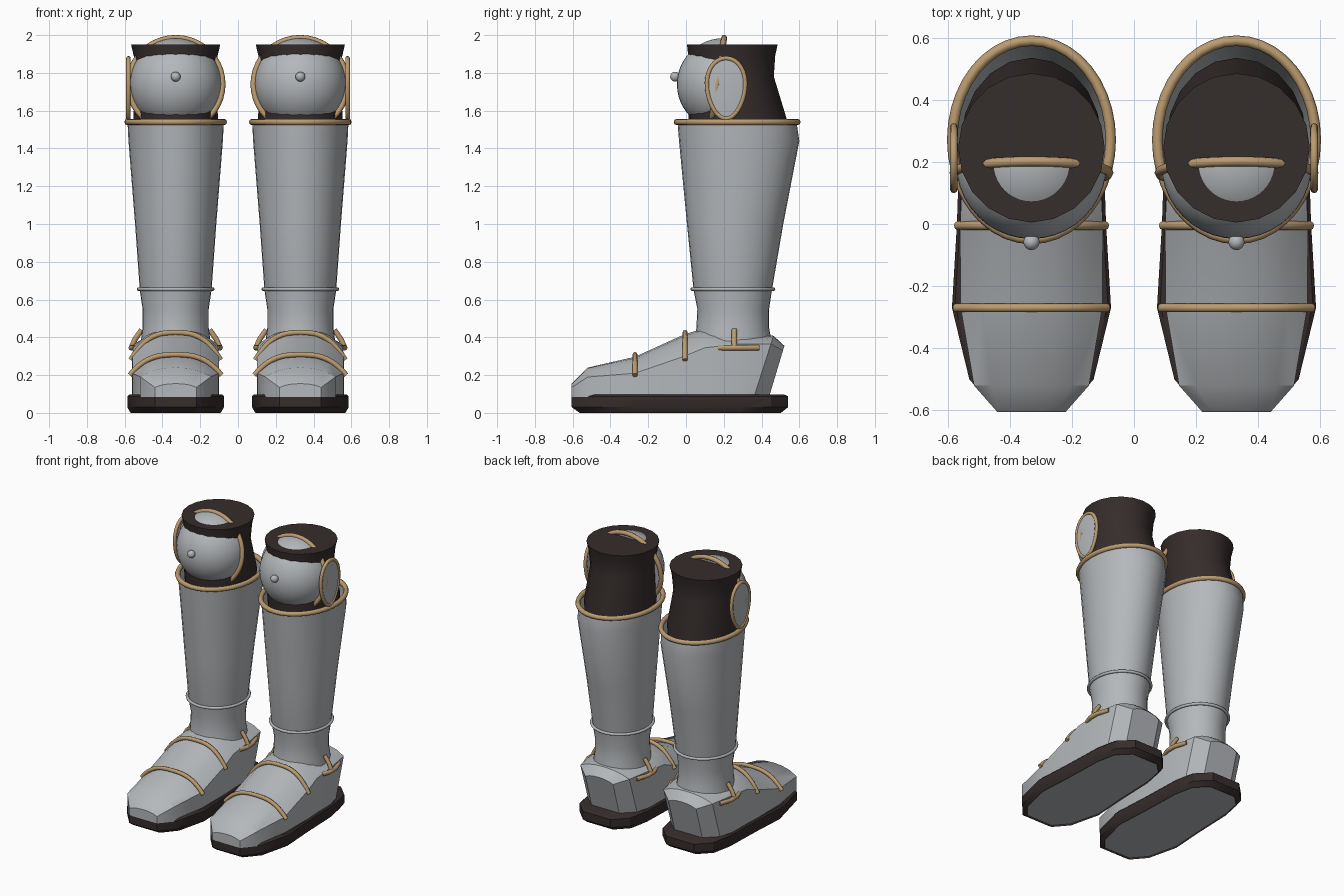
import bpy, bmesh
from math import sin, cos, pi
from mathutils import Vector, Matrix

if "Cube" in bpy.data.objects:
    bpy.data.objects.remove(bpy.data.objects["Cube"])

CX = 0.33  # sideways distance of each boot from the middle


def material(name, rgb):
    m = bpy.data.materials.new(name)
    m.use_nodes = True
    m.diffuse_color = (*rgb, 1)
    m.node_tree.nodes["Principled BSDF"].inputs["Base Color"].default_value = (*rgb, 1)
    return m


steel = material("steel grey", (0.46, 0.48, 0.50))
dark = material("dark leather", (0.036, 0.026, 0.025))
tan = material("tan trim", (0.50, 0.33, 0.16))


def add(name, data, *mats):
    """Link an object and mirror it so that it serves both boots."""
    obj = bpy.data.objects.new(name, data)
    bpy.context.collection.objects.link(obj)
    for m in mats:
        data.materials.append(m)
    obj.modifiers.new("other_boot", "MIRROR").use_mirror_merge = False
    return obj


def finish(name, bm, *mats, angle=40):
    bmesh.ops.recalc_face_normals(bm, faces=bm.faces)
    mesh = bpy.data.meshes.new(name)
    bm.to_mesh(mesh)
    bm.free()
    obj = add(name, mesh, *mats)
    bpy.ops.object.select_all(action="DESELECT")
    obj.select_set(True)
    bpy.context.view_layer.objects.active = obj
    bpy.ops.object.shade_smooth_by_angle(angle=angle * pi / 180)
    return obj


def loft(rings, bm, cap=True):
    """Skin closed rings of points, with optional end caps."""
    loops = [[bm.verts.new((CX + x, y, z)) for x, y, z in r] for r in rings]
    n = len(loops[0])
    for a, b in zip(loops, loops[1:]):
        for i in range(n):
            j = (i + 1) % n
            bm.faces.new((a[i], a[j], b[j], b[i]))
    if not cap:
        return None
    bm.faces.new(loops[-1])
    return bm.faces.new(loops[0][::-1])


def ellipse(z, hx, front, back, n=32):
    mid, hy = (front + back) / 2, (back - front) / 2
    return [(hx * cos(2 * pi * i / n), mid + hy * sin(2 * pi * i / n), z) for i in range(n)]


def tube(name, points, radius, mat, cyclic=False):
    cu = bpy.data.curves.new(name, "CURVE")
    cu.dimensions = "3D"
    cu.bevel_depth = radius
    cu.bevel_resolution = 2
    cu.use_fill_caps = True
    sp = cu.splines.new("POLY")
    sp.points.add(len(points) - 1)
    for p, (x, y, z) in zip(sp.points, points):
        p.co = (CX + x, y, z, 1)
    sp.use_cyclic_u = cyclic
    return add(name, cu, mat)


# Shin: flared open shell
shin = [(0.34, 0.19, 0.04, 0.46), (0.45, 0.175, 0.055, 0.44), (0.55, 0.175, 0.06, 0.44),
        (0.65, 0.19, 0.04, 0.455), (1.0, 0.215, 0.005, 0.515),
        (1.44, 0.25, -0.037, 0.6), (1.54, 0.255, -0.045, 0.585)]
bm = bmesh.new()
loft([ellipse(*r) for r in shin], bm, cap=False)
finish("shin_shell", bm, steel)
tube("shin_top_rim", ellipse(1.54, 0.255, -0.048, 0.59, 40), 0.017, tan, True)
tube("ankle_ring", ellipse(0.655, 0.196, 0.033, 0.463, 40), 0.01, steel, True)

# Upper leg: waisted dark sleeve with a flat top
sleeve = [(1.35, 0.215, 0.03, 0.52), (1.55, 0.225, 0.012, 0.535), (1.78, 0.21, 0.018, 0.465),
          (1.89, 0.222, 0.012, 0.472), (1.95, 0.236, 0.005, 0.485)]
bm = bmesh.new()
loft([ellipse(*r, 20) for r in sleeve], bm)
finish("leg_sleeve", bm, dark)

# Knee: half ball, cut by a slightly leaning plane
KNEE_Y, KNEE_Z, LEAN = 0.165, 1.74, 0.15
bm = bmesh.new()
bmesh.ops.create_uvsphere(bm, u_segments=40, v_segments=24, radius=0.243,
                          matrix=Matrix.Translation((CX, 0.195, KNEE_Z)))
bmesh.ops.bisect_plane(bm, geom=bm.verts[:] + bm.edges[:] + bm.faces[:],
                       plane_co=(CX, KNEE_Y, KNEE_Z), plane_no=Vector((0, 1, -LEAN)),
                       clear_outer=True)
bmesh.ops.holes_fill(bm, edges=[e for e in bm.edges if e.is_boundary])
finish("knee_cap", bm, steel)
band = []
for i in range(40):
    a = 2 * pi * i / 40
    dz = 0.245 * sin(a)
    band.append((0.248 * cos(a), KNEE_Y + LEAN * dz, KNEE_Z + dz))
tube("knee_band", band, 0.016, tan, True)
bm = bmesh.new()
bmesh.ops.create_uvsphere(bm, u_segments=16, v_segments=10, radius=0.026,
                          matrix=Matrix.Translation((CX, -0.058, 1.78)))
finish("knee_stud", bm, steel)

# Outer knee disc: thin egg-shaped plate with a rim
def egg(scale, x):
    pts = []
    for i in range(32):
        a = 2 * pi * i / 32
        pts.append((x, 0.212 + scale * 0.1 * cos(a) * (1 + 0.15 * sin(a)),
                    1.718 + scale * 0.16 * sin(a)))
    return pts


bm = bmesh.new()
loft([egg(0.6, 0.238), egg(1, 0.246), egg(1, 0.254), egg(0.6, 0.26)], bm)
finish("knee_side_disc", bm, steel)
tube("knee_side_rim", egg(1, 0.25), 0.012, tan, True)

# Shoe: cross sections from toe to heel (y, half width, side height, top height, lean)
stations = [(-0.605, 0.11, 0.135, 0.155, 0), (-0.52, 0.185, 0.19, 0.24, 0),
            (-0.27, 0.228, 0.21, 0.297, 0), (-0.01, 0.23, 0.3, 0.415, 0),
            (0.1, 0.225, 0.345, 0.45, 0), (0.26, 0.222, 0.365, 0.425, 0.1),
            (0.36, 0.195, 0.365, 0.408, 0.32), (0.44, 0.11, 0.33, 0.355, 0.3)]


def section(y, hx, side, top, lean):
    drop = top - side
    half = [(1, 0.085), (1, side), (0.7, top - 0.4 * drop), (0.35, top - 0.08 * drop)]
    pts = half + [(0, top)] + [(-x, z) for x, z in half[::-1]]
    return [(x * hx, y + lean * (z - 0.085), z) for x, z in pts]


bm = bmesh.new()
loft([section(*s) for s in stations], bm)
finish("shoe", bm, steel, angle=35)

# Sole: bevelled slab with a pale inset panel underneath
half = [(0.11, -0.605), (0.2, -0.5), (0.256, -0.27), (0.24, 0.0), (0.23, 0.3), (0.2, 0.45), (0.11, 0.54)]
outline = half + [(-x, y) for x, y in half[::-1]]
bm = bmesh.new()
bottom = loft([[(x * s, y * s, z) for x, y in outline]
               for s, z in ((0.93, 0.0), (1, 0.03), (1, 0.088), (0.96, 0.098))], bm)
bmesh.ops.inset_region(bm, faces=[bottom], thickness=0.085, depth=0)
bottom.material_index = 1
bmesh.ops.translate(bm, verts=bottom.verts, vec=(0, 0, 0.012))
finish("sole", bm, dark, steel, angle=30)

# Straps over the instep
for name, y, w, top, low in (("toe_strap", -0.27, 0.243, 0.308, 0.2),
                             ("instep_strap", -0.005, 0.238, 0.425, 0.28)):
    tube(name, [(w * t / 10, y, top - (top - low) * abs(t / 10) ** 2.8) for t in range(-10, 11)],
         0.014, tan)

# Cross-shaped ties on both sides of the heel
for s, label in ((1, "outer"), (-1, "inner")):
    tube(label + "_ankle_bar", [(s * 0.215, 0.175, 0.345), (s * 0.235, 0.23, 0.345),
                                (s * 0.235, 0.3, 0.345), (s * 0.205, 0.385, 0.345)], 0.015, tan)
    tube(label + "_ankle_tie", [(s * 0.235, 0.256, 0.345), (s * 0.215, 0.256, 0.39),
                                (s * 0.18, 0.256, 0.44)], 0.014, tan)
